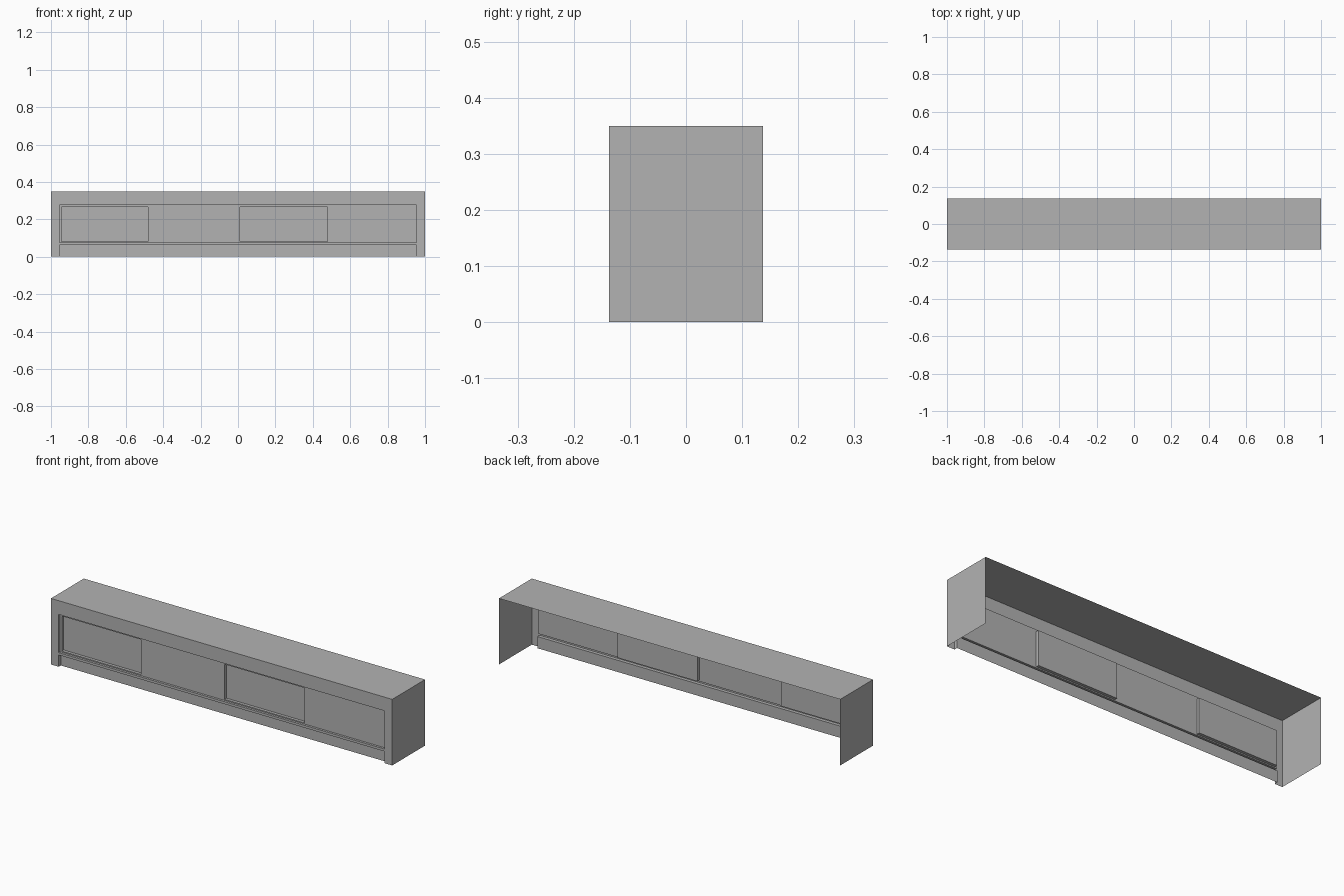
import bpy, bmesh

cube = bpy.data.objects.get("Cube")
if cube:
    bpy.data.objects.remove(cube, do_unlink=True)

# Single grey finish
grey = bpy.data.materials.new("plain_grey")
grey.use_nodes = True
colour = (0.45, 0.45, 0.45, 1)
grey.diffuse_color = colour
bsdf = next(n for n in grey.node_tree.nodes if n.type == 'BSDF_PRINCIPLED')
bsdf.inputs["Base Color"].default_value = colour

# Overall sizes and depths of the thin sheet shell
W, D, H = 1.0, 0.1375, 0.35
FRONT = -D
DOOR = FRONT + 0.012
INSET = DOOR + 0.016
KICK = FRONT + 0.018


def corners(rect, y):
    """Rectangle x0, z0, x1, z1 in an upright plane, ordered to face the front."""
    x0, z0, x1, z1 = rect
    return [(x0, y, z0), (x1, y, z0), (x1, y, z1), (x0, y, z1)]


def frame(outer, inner, y):
    """Flat border between two rectangles."""
    a, b = corners(outer, y), corners(inner, y)
    return [[a[i], a[i - 3], b[i - 3], b[i]] for i in range(4)]


def reveal(rect, y0, y1, sides=range(4)):
    """Side walls of a recess."""
    a, b = corners(rect, y0), corners(rect, y1)
    return [[a[i], a[i - 3], b[i - 3], b[i]] for i in sides]


def build(name, quads):
    bm = bmesh.new()
    for quad in quads:
        bm.faces.new([bm.verts.new(p) for p in quad])
    bmesh.ops.remove_doubles(bm, verts=bm.verts, dist=0.0001)
    mesh = bpy.data.meshes.new(name)
    bm.to_mesh(mesh)
    bm.free()
    mesh.materials.append(grey)
    obj = bpy.data.objects.new(name, mesh)
    bpy.context.collection.objects.link(obj)
    return obj


# Top and end panels, open at the back and underneath
build("top_panel", [[(-W, -D, H), (W, -D, H), (W, D, H), (-W, D, H)]])
build("left_end_panel", [[(W, -D, 0), (W, D, 0), (W, D, H), (W, -D, H)]])
build("right_end_panel", [[(-W, D, 0), (-W, -D, 0), (-W, -D, H), (-W, D, H)]])

# Face frame with one wide opening and two feet
opening = (-0.955, 0.075, 0.955, 0.277)
kick = (-0.955, 0, 0.955, 0.062)
face = frame((-W, kick[3], W, H), opening, FRONT) + reveal(opening, FRONT, DOOR)
for x0, x1 in ((-W, kick[0]), (kick[2], W)):
    face.append(corners((x0, 0, x1, kick[3]), FRONT))
build("face_frame", face)

# Recessed toe kick, open at the floor
build("toe_kick", [corners(kick, KICK)] + reveal(kick, FRONT, KICK, (1, 2, 3)))

# Two pairs of doors, the first of each pair set further back
for side, x0, x1, p0, p1 in (("right", opening[0], 0, -0.945, -0.48),
                             ("left", 0, opening[2], 0.01, 0.478)):
    hole = (p0, 0.081, p1, 0.266)
    build(side + "_front_door", frame((x0, opening[1], x1, opening[3]), hole, DOOR))
    build(side + "_rear_door", [corners(hole, INSET)] + reveal(hole, DOOR, INSET))
